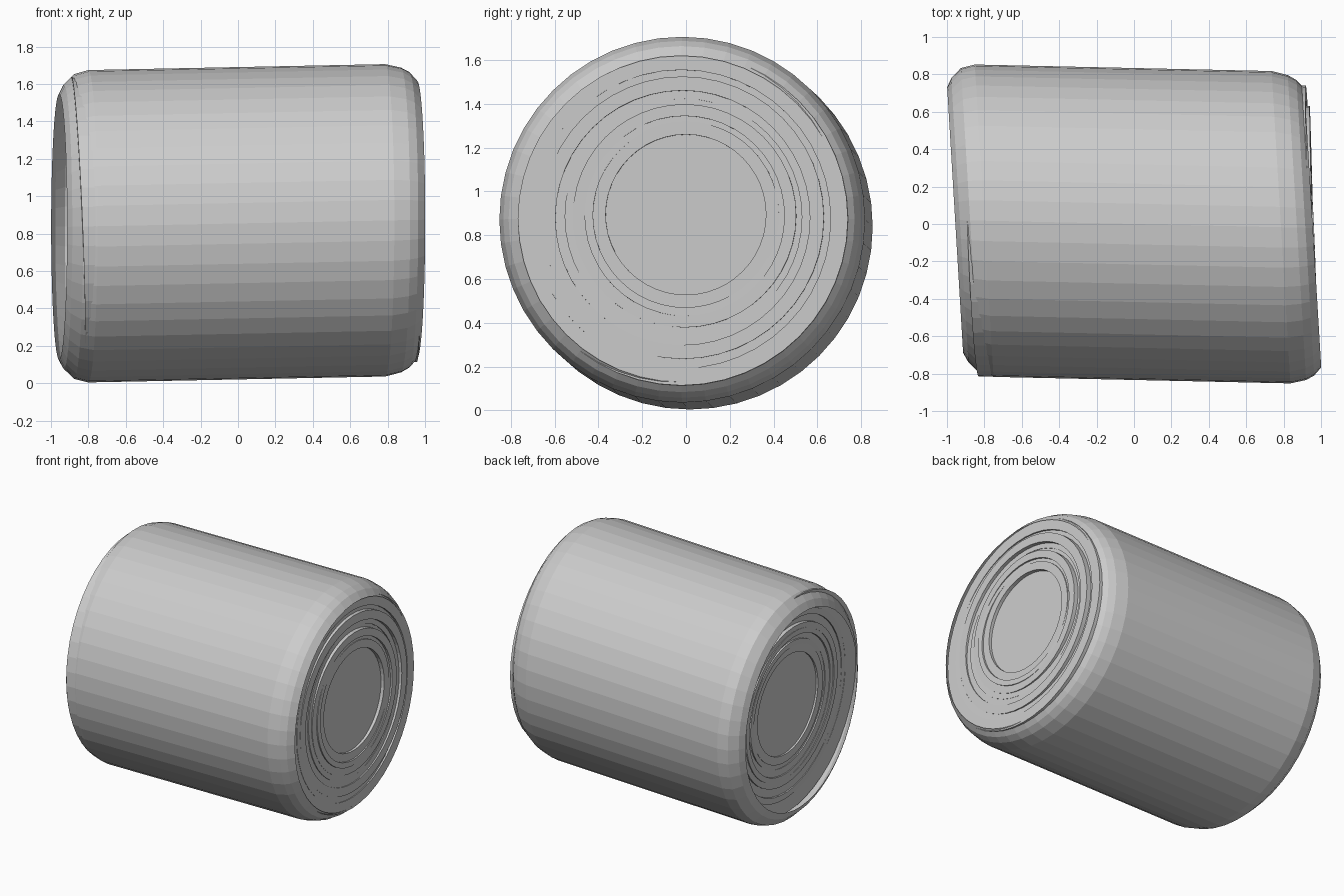
import bpy, bmesh, math, random

if "Cube" in bpy.data.objects:
    bpy.data.objects.remove(bpy.data.objects["Cube"])

random.seed(4)
SIDES = 48
CZ = 0.855


def revolve(name, loops, closed=False, caps=False):
    """Skin a list of vertex-coordinate loops into an object."""
    bm = bmesh.new()
    rings = [[bm.verts.new(p) for p in loop] for loop in loops]
    pairs = list(zip(rings, rings[1:]))
    if closed:
        pairs.append((rings[-1], rings[0]))
    for a, b in pairs:
        for i in range(SIDES):
            j = (i + 1) % SIDES
            bm.faces.new((a[i], a[j], b[j], b[i]))
    if caps:
        bm.faces.new(rings[0])
        bm.faces.new(rings[-1])
    bmesh.ops.recalc_face_normals(bm, faces=bm.faces)
    me = bpy.data.meshes.new(name)
    bm.to_mesh(me)
    bm.free()
    ob = bpy.data.objects.new(name, me)
    bpy.context.collection.objects.link(ob)
    return ob


def circle(x, r, slope_y, slope_z, oy=0.0, oz=0.0):
    """Circle around the slightly skewed roll axis, lying in a tilted plane."""
    pts = []
    for i in range(SIDES):
        a = 2 * math.pi * i / SIDES
        y = r * math.cos(a) - 0.022 * x + oy
        dz = r * math.sin(a) + 0.02 * x + oz
        pts.append((x + slope_y * y + slope_z * dz, y, CZ + dz))
    return pts


# Outer wrap: open tube with rounded shoulders, ends sheared sideways
wrap_profile = [(-0.955, 0.71), (-0.93, 0.76), (-0.875, 0.815), (-0.80, 0.835),
                (0.785, 0.835), (0.87, 0.815), (0.915, 0.79), (0.955, 0.745)]
revolve("outer_wrap", [circle(x, r, -0.06, 0) for x, r in wrap_profile])

# Rolled layers: nested tubes, each nudged and tilted a little
radii = [0.76, 0.685, 0.645, 0.585, 0.545, 0.51, 0.46, 0.425, 0.37]
for k in range(len(radii) - 1):
    ro, ri = radii[k], radii[k + 1] - 0.004
    t = k / (len(radii) - 2)
    oy, oz = 0.02 * t, 0.02 * t
    shift = random.uniform(-0.012, 0.012)
    ty, tz = random.uniform(-0.018, 0.018), random.uniform(-0.018, 0.018)
    if k == 0:
        shift = ty = tz = 0.0
    left = (-0.035 + ty, -0.04 + tz)
    right = (-0.035 + ty, -0.015 + tz)
    ro_left = 0.80 if k == 0 else ro
    oy_left = -0.035 if k == 0 else oy
    revolve("rolled_layer", [
        circle(-0.86 + shift, ri, *left, oy, oz),
        circle(-0.86 + shift, ro_left, *left, oy_left, oz),
        circle(0.945 + shift, ro, *right, oy, oz),
        circle(0.945 + shift, ri, *right, oy, oz)], closed=True)

# Solid core, slightly recessed at both ends
revolve("roll_core", [circle(-0.845, 0.375, -0.035, -0.03, 0.025, 0.015),
                      circle(0.925, 0.375, -0.035, -0.015, 0.025, 0.015)], caps=True)
